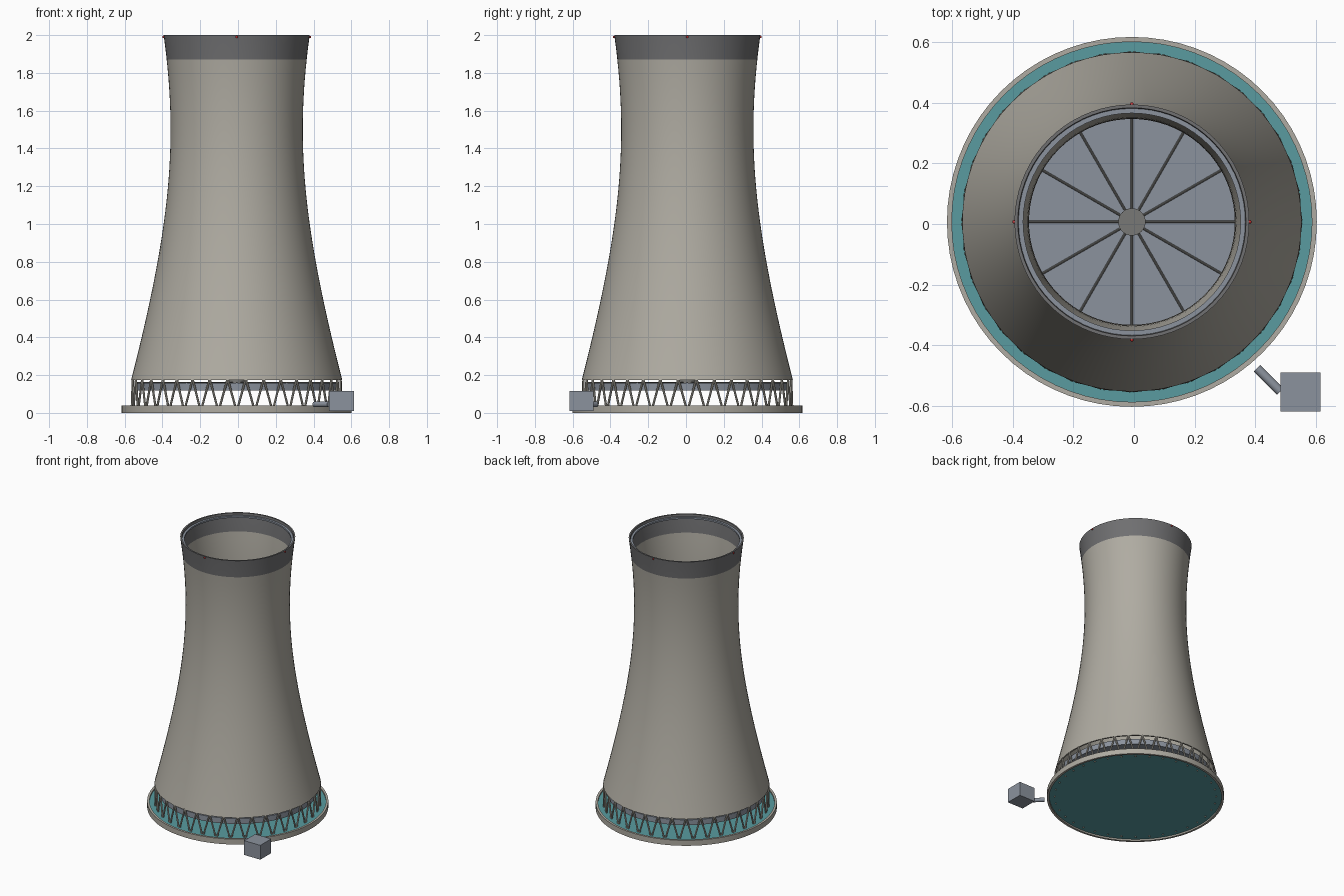
import bpy, math
from mathutils import Vector

if "Cube" in bpy.data.objects:
    bpy.data.objects.remove(bpy.data.objects["Cube"])

CX, CY = -0.007, 0.007      # tower axis
SEG = 72


def material(name, r, g, b):
    m = bpy.data.materials.new(name)
    m.diffuse_color = (r, g, b, 1)
    m.use_nodes = True
    m.node_tree.nodes["Principled BSDF"].inputs["Base Color"].default_value = m.diffuse_color
    return m


CONCRETE = material("concrete", 0.43, 0.41, 0.36)
BAND = material("dark_concrete", 0.16, 0.16, 0.165)
WATER = material("water", 0.1, 0.33, 0.35)
FILL = material("blue_grey", 0.26, 0.29, 0.34)
STEEL = material("steel", 0.19, 0.19, 0.18)
RED = material("red", 0.7, 0.03, 0.03)


def make_object(name, verts, faces, mat, smooth=True):
    me = bpy.data.meshes.new(name)
    me.from_pydata(verts, [], faces)
    me.materials.append(mat)
    ob = bpy.data.objects.new(name, me)
    bpy.context.collection.objects.link(ob)
    if smooth:
        bpy.ops.object.select_all(action='DESELECT')
        ob.select_set(True)
        bpy.context.view_layer.objects.active = ob
        bpy.ops.object.shade_smooth_by_angle(angle=math.radians(35))
    return ob


def lathe(name, profile, mat, seg=SEG):
    """Revolve a closed (radius, z) loop, counter-clockwise, about the tower axis."""
    n = len(profile)
    verts = [(CX + r * math.cos(2 * math.pi * i / seg),
              CY + r * math.sin(2 * math.pi * i / seg), z)
             for i in range(seg) for r, z in profile]
    faces = []
    for i in range(seg):
        a, b = i * n, (i + 1) % seg * n
        for k in range(n):
            l = (k + 1) % n
            faces.append((a + k, b + k, b + l, a + l))
    return make_object(name, verts, faces, mat)


def ring(name, r0, r1, z0, z1, mat):
    return lathe(name, [(r0, z0), (r1, z0), (r1, z1), (r0, z1)], mat)


def disc(name, r, z0, z1, mat, seg=SEG):
    verts = [(CX + r * math.cos(2 * math.pi * i / seg),
              CY + r * math.sin(2 * math.pi * i / seg), z)
             for z in (z0, z1) for i in range(seg)]
    faces = [tuple(reversed(range(seg))), tuple(range(seg, 2 * seg))]
    faces += [(i, (i + 1) % seg, seg + (i + 1) % seg, seg + i) for i in range(seg)]
    return make_object(name, verts, faces, mat)


def rods(name, pairs, radius, mat, sides=8):
    """Straight round bars between point pairs, in one object."""
    verts, faces = [], []
    for p, q in pairs:
        p, q = Vector(p), Vector(q)
        rot = (q - p).to_track_quat('Z', 'Y')
        o = len(verts)
        for end in (p, q):
            for i in range(sides):
                t = 2 * math.pi * i / sides
                verts.append(end + rot @ Vector((radius * math.cos(t), radius * math.sin(t), 0)))
        faces.append(tuple(o + i for i in reversed(range(sides))))
        faces.append(tuple(o + sides + i for i in range(sides)))
        for i in range(sides):
            j = (i + 1) % sides
            faces.append((o + i, o + j, o + sides + j, o + sides + i))
    return make_object(name, verts, faces, mat, sides > 4)


def polar(r, turn, z):
    return (CX + r * math.cos(2 * math.pi * turn), CY + r * math.sin(2 * math.pi * turn), z)


def shell_radius(z):
    return 0.35 * math.sqrt(1 + ((z - 1.5) / 1.065) ** 2)


def shell_profile(z0, z1, steps, thick):
    zs = [z0 + (z1 - z0) * i / steps for i in range(steps + 1)]
    return ([(shell_radius(z), z) for z in zs]
            + [(shell_radius(z) - thick, z) for z in reversed(zs)])


# Hyperbolic shell and dark top band
lathe("shell", shell_profile(0.175, 1.87, 32, 0.011), CONCRETE)
lathe("top_band", shell_profile(1.87, 2.0, 5, 0.011), BAND)

# Walkway ring inside the rim
ring("rim_walkway", 0.358, 0.376, 1.972, 1.984, FILL)

# Basin wall and water
ring("basin_wall", 0.593, 0.609, 0.0, 0.04, CONCRETE)
disc("basin_water", 0.595, 0.012, 0.03, WATER)

# V-shaped support legs
N = 36
legs = []
for i in range(N):
    for s in (-0.5, 0.5):
        legs.append((polar(0.556, i / N, 0.008), polar(0.552, (i + s) / N, 0.18)))
rods("support_legs", legs, 0.006, CONCRETE)

# Fill deck with radial ribs and hub
disc("fill_deck", 0.535, 0.118, 0.158, FILL)
rods("deck_ribs", [(polar(0.02, i / 12, 0.16), polar(0.53, i / 12, 0.16)) for i in range(12)],
     0.004, STEEL)
disc("deck_hub", 0.045, 0.155, 0.174, STEEL, 32)

# Warning lights on the rim
for i in range(4):
    bpy.ops.mesh.primitive_uv_sphere_add(segments=12, ring_count=8, radius=0.006,
                                         location=polar(0.388, i / 4, 1.99))
    light = bpy.context.object
    light.name = "warning_light"
    light.data.materials.append(RED)
    bpy.ops.object.shade_smooth()

# Pump house and its pipe
bpy.ops.mesh.primitive_cube_add(size=1, location=(0.549, -0.553, 0.062))
house = bpy.context.object
house.name = "pump_house"
house.scale = (0.132, 0.128, 0.106)
house.data.materials.append(FILL)
rods("pump_pipe", [((0.405, -0.475, 0.045), (0.482, -0.552, 0.045))], 0.015, FILL, 16)
